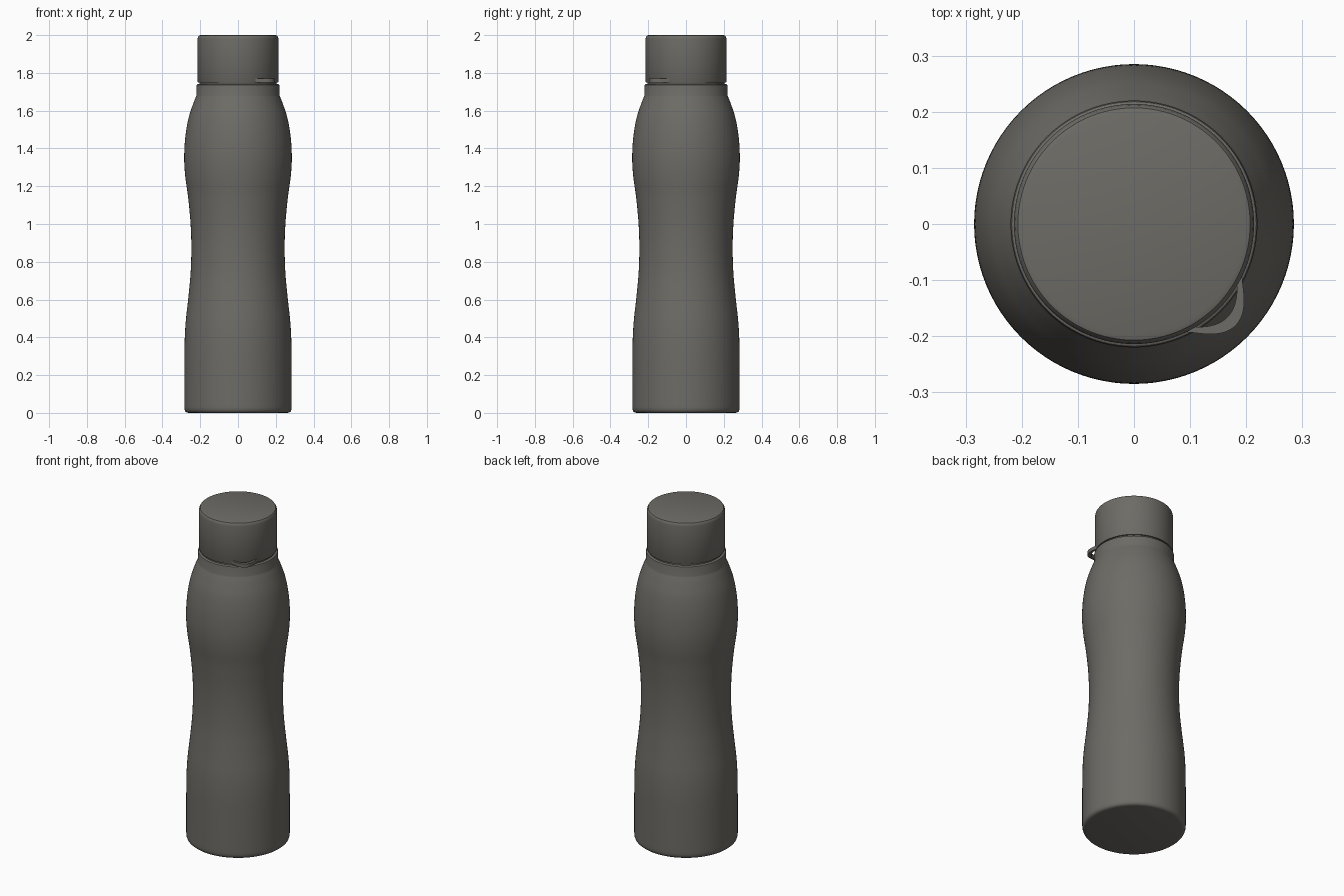
import bpy, bmesh, math

if "Cube" in bpy.data.objects:
    bpy.data.objects.remove(bpy.data.objects["Cube"])

grey = bpy.data.materials.new("warm_dark_grey")
grey.diffuse_color = (0.155, 0.148, 0.132, 1)
grey.use_nodes = True
grey.node_tree.nodes["Principled BSDF"].inputs["Base Color"].default_value = grey.diffuse_color


def finish(name, verts, faces, angle=35):
    me = bpy.data.meshes.new(name)
    me.from_pydata(verts, [], faces)
    bm = bmesh.new()
    bm.from_mesh(me)
    bmesh.ops.recalc_face_normals(bm, faces=bm.faces)
    bm.to_mesh(me)
    bm.free()
    ob = bpy.data.objects.new(name, me)
    bpy.context.collection.objects.link(ob)
    me.materials.append(grey)
    bpy.ops.object.select_all(action='DESELECT')
    ob.select_set(True)
    bpy.context.view_layer.objects.active = ob
    bpy.ops.object.shade_smooth_by_angle(angle=math.radians(angle))
    return ob


def lathe(name, profile, n=96):
    verts, faces = [], []
    for r, z in profile:
        for i in range(n):
            a = 2 * math.pi * i / n
            verts.append((r * math.cos(a), r * math.sin(a), z))
    for k in range(len(profile) - 1):
        for i in range(n):
            j = (i + 1) % n
            faces.append((k * n + i, k * n + j, (k + 1) * n + j, (k + 1) * n + i))
    faces.append(tuple(range(n)))
    faces.append(tuple(range((len(profile) - 1) * n, len(profile) * n)))
    return finish(name, verts, faces)


def smooth_curve(pts, steps=6):
    # Catmull-Rom through the silhouette points
    out = []
    for i in range(len(pts) - 1):
        p = [pts[max(i - 1, 0)], pts[i], pts[i + 1], pts[min(i + 2, len(pts) - 1)]]
        for s in range(steps):
            t = s / steps
            out.append(tuple(0.5 * (2 * b + (c - a) * t + (2 * a - 5 * b + 4 * c - d) * t * t
                                    + (3 * b - a - 3 * c + d) * t ** 3) for a, b, c, d in zip(*p)))
    return out + [pts[-1]]


# bottle body with rounded foot, waist and neck collar
side = smooth_curve([(0.284, 0.03), (0.284, 0.2), (0.283, 0.36), (0.277, 0.48), (0.263, 0.61),
                     (0.251, 0.74), (0.247, 0.87), (0.251, 1.0), (0.264, 1.14), (0.279, 1.25),
                     (0.285, 1.35), (0.279, 1.46), (0.262, 1.56), (0.238, 1.635), (0.220, 1.68)])
lathe("bottle_body", [(0.262, 0.0), (0.272, 0.002), (0.279, 0.008), (0.283, 0.018)] + side +
      [(0.220, 1.73), (0.218, 1.737), (0.213, 1.74), (0.204, 1.74), (0.204, 1.76)])

# screw cap
lathe("cap", [(0.204, 1.75), (0.212, 1.75), (0.214, 1.754), (0.214, 1.98),
              (0.212, 1.99), (0.207, 1.997), (0.198, 2.0)])

# carrying loop at the cap's lower edge, front right corner
verts, faces = [], []
N, Z0, Z1 = 40, 1.75, 1.771
for i in range(N + 1):
    t = 2 * i / N - 1
    a = math.radians(-45 + 21 * t)
    bump = (0.5 + 0.5 * math.cos(math.pi * t)) ** 0.75
    ri, ro = 0.203 + 0.032 * bump, 0.212 + 0.044 * bump
    for r, z in ((ri, Z0), (ro, Z0), (ro, Z1), (ri, Z1)):
        verts.append((r * math.cos(a), r * math.sin(a), z))
for i in range(N):
    for k in range(4):
        m = (k + 1) % 4
        faces.append((4 * i + k, 4 * i + m, 4 * i + 4 + m, 4 * i + 4 + k))
faces += [(0, 1, 2, 3), (4 * N, 4 * N + 1, 4 * N + 2, 4 * N + 3)]
finish("carry_loop", verts, faces)
